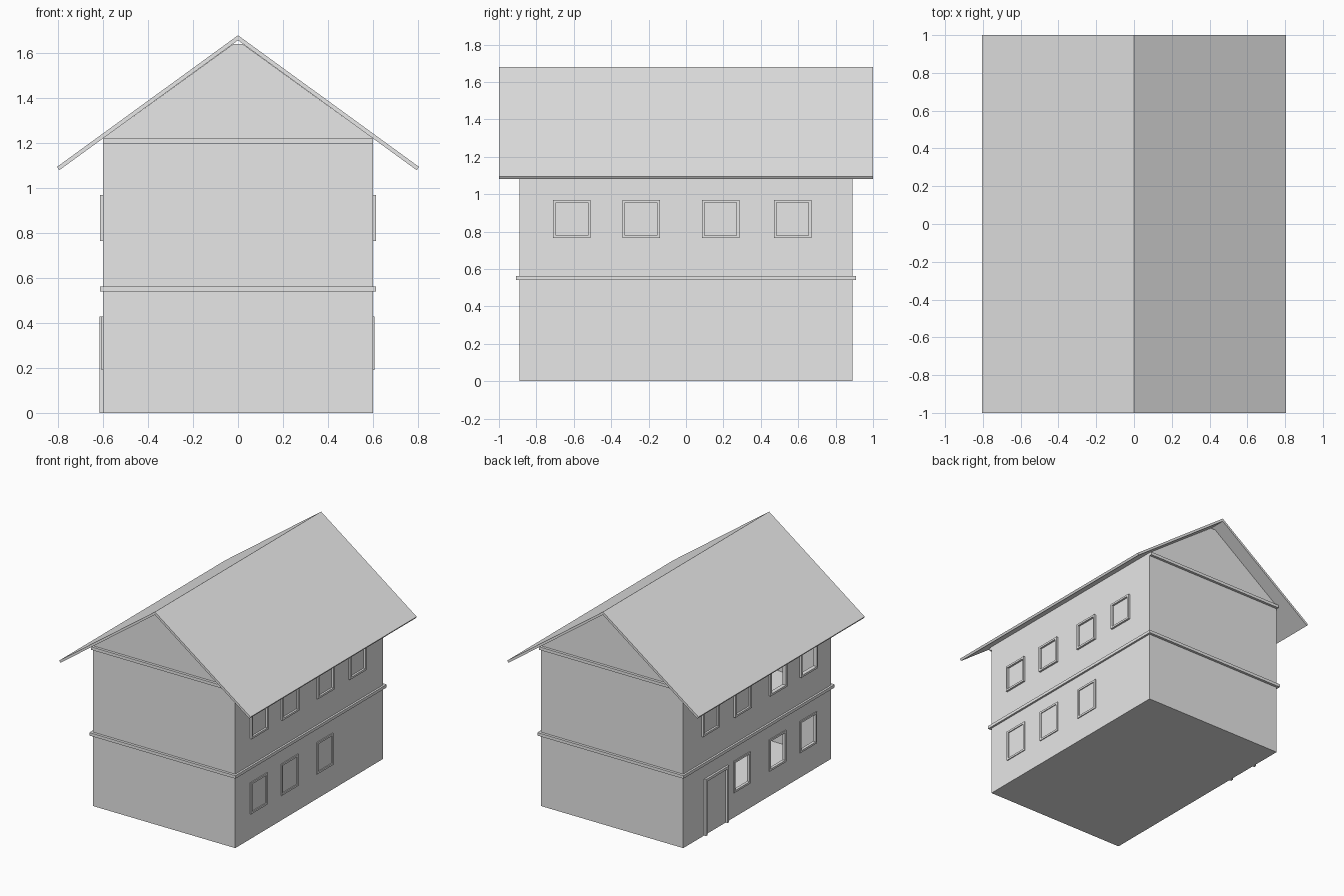
import bpy
import bmesh

cube = bpy.data.objects.get("Cube")
if cube:
    bpy.data.objects.remove(cube, do_unlink=True)

grey = bpy.data.materials.new("plain grey")
grey.use_nodes = True
COLOUR = (0.8, 0.8, 0.8, 1)
grey.diffuse_color = COLOUR
grey.node_tree.nodes["Principled BSDF"].inputs["Base Color"].default_value = COLOUR


def finish(name, bm):
    bmesh.ops.recalc_face_normals(bm, faces=bm.faces)
    mesh = bpy.data.meshes.new(name)
    bm.to_mesh(mesh)
    bm.free()
    mesh.materials.append(grey)
    obj = bpy.data.objects.new(name, mesh)
    bpy.context.collection.objects.link(obj)
    return obj


def boxes(name, bounds):
    """One object from (low corner, high corner) pairs."""
    bm = bmesh.new()
    for low, high in bounds:
        verts = bmesh.ops.create_cube(bm, size=1)["verts"]
        for v in verts:
            v.co = [a + (c + 0.5) * (b - a) for a, b, c in zip(low, high, v.co)]
    return finish(name, bm)


def extrude_y(name, profile, half):
    """Extrude an x-z outline along y, centred."""
    bm = bmesh.new()
    face = bm.faces.new([bm.verts.new((x, -half, z)) for x, z in profile])
    new = bmesh.ops.extrude_face_region(bm, geom=[face])["geom"]
    moved = [g for g in new if isinstance(g, bmesh.types.BMVert)]
    bmesh.ops.translate(bm, verts=moved, vec=(0, 2 * half, 0))
    return finish(name, bm)


def cut(target, cutter):
    cutter.hide_render = True
    mod = target.modifiers.new("cut", "BOOLEAN")
    mod.operation = "DIFFERENCE"
    mod.solver = "EXACT"
    mod.object = cutter
    bpy.context.view_layer.objects.active = target
    bpy.ops.object.modifier_apply(modifier=mod.name)
    bpy.data.objects.remove(cutter, do_unlink=True)


def frame(name, side, y0, y1, z0, z1, bar, depth, sill=True):
    """Bars around an opening on the wall at x = side * WALL_X."""
    xs = sorted((side * (WALL_X - 0.005), side * (WALL_X + depth)))
    parts = [(y0, y0 + bar, z0, z1), (y1 - bar, y1, z0, z1),
             (y0 + bar, y1 - bar, z1 - bar, z1)]
    if sill:
        parts.append((y0 + bar, y1 - bar, z0, z0 + bar))
    boxes(name, [((xs[0], a, c), (xs[1], b, d)) for a, b, c, d in parts])


WALL_X, WALL_Y = 0.6, 0.89
WIDTH, BAR = 0.2, 0.015
UPPER_Z, LOWER_Z = (0.765, 0.97), (0.19, 0.43)
WINDOW_Y = (-0.71, -0.34, 0.085, 0.47)

# Walls with both gables, stopping just short of the ridge
walls = extrude_y("walls", [(-WALL_X, 0), (WALL_X, 0), (WALL_X, 1.222),
                            (0.02, 1.642), (-0.02, 1.642), (-WALL_X, 1.222)], WALL_Y)

# Rooms behind the open windows
cut(walls, boxes("room_cutter", [
    ((-0.585, -0.875, 0.01), (0.42, 0.875, 0.53)),
    ((-0.585, -0.875, 0.56), (0.42, 0, 1.18))]))
openings = [(y, LOWER_Z) for y in WINDOW_Y[:3]] + [(y, UPPER_Z) for y in WINDOW_Y[:2]]
cut(walls, boxes("opening_cutter", [
    ((-0.65, y + BAR, z[0] + BAR), (-0.55, y + WIDTH - BAR, z[1] - BAR))
    for y, z in openings]))

# Window frames: four upstairs and three downstairs on each long side
for side, label in ((1, "left"), (-1, "right")):
    for i, y in enumerate(WINDOW_Y, 1):
        frame(f"{label}_upper_window_frame_{i}", side, y, y + WIDTH, *UPPER_Z, BAR, 0.015)
        if i < 4:
            frame(f"{label}_lower_window_frame_{i}", side, y, y + WIDTH, *LOWER_Z, BAR, 0.007)

# Door frame
frame("door_frame", -1, 0.36, 0.64, 0, 0.43, 0.02, 0.016, sill=False)

# Ledge around the middle of the house
OUT_X, OUT_Y = WALL_X + 0.015, WALL_Y + 0.02
Z0, Z1 = 0.54, 0.563
boxes("middle_ledge", [
    ((-OUT_X, -OUT_Y, Z0), (OUT_X, -WALL_Y + 0.005, Z1)),
    ((-OUT_X, WALL_Y - 0.005, Z0), (OUT_X, OUT_Y, Z1)),
    ((-OUT_X, -WALL_Y, Z0), (-WALL_X + 0.005, WALL_Y, Z1)),
    ((WALL_X - 0.005, -WALL_Y, Z0), (OUT_X, WALL_Y, Z1))])

# Ledges under the gables
for s, label in ((-1, "front"), (1, "back")):
    ys = sorted((s * (WALL_Y - 0.005), s * OUT_Y))
    boxes(f"{label}_gable_ledge", [((-WALL_X, ys[0], 1.197), (WALL_X, ys[1], 1.22))])

# Roof
extrude_y("roof", [(0, 1.68), (0.805, 1.095), (0.795, 1.08), (0, 1.658),
                   (-0.795, 1.08), (-0.805, 1.095)], 1.0)
